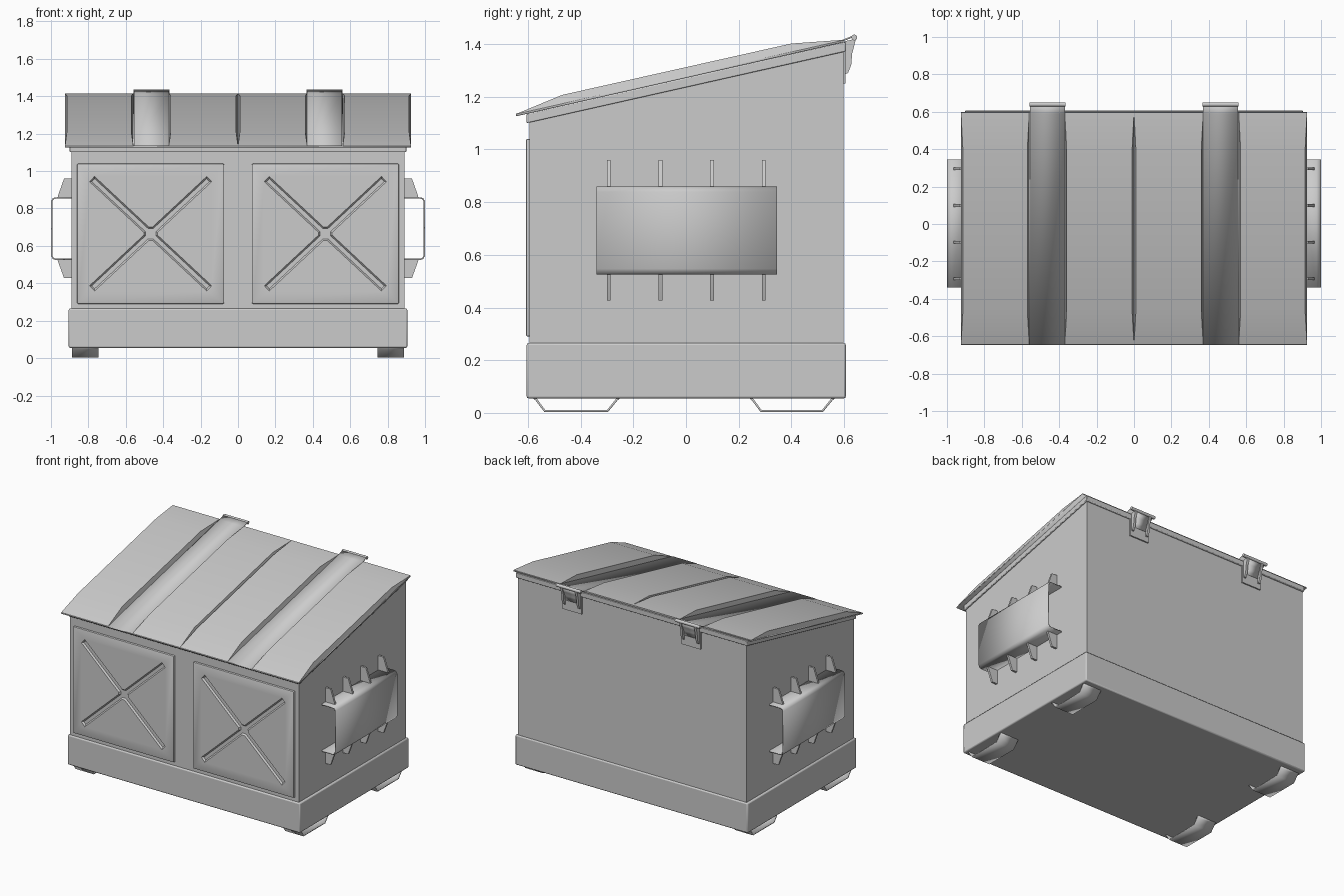
import bpy, bmesh, math
from mathutils import Matrix, Vector

if "Cube" in bpy.data.objects:
    bpy.data.objects.remove(bpy.data.objects["Cube"])

grey = bpy.data.materials.new("grey_steel")
grey.use_nodes = True
COLOUR = (0.6, 0.6, 0.6, 1)
grey.diffuse_color = COLOUR
grey.node_tree.nodes["Principled BSDF"].inputs["Base Color"].default_value = COLOUR
parts = []


def finish(name, bm, bevel=0):
    bmesh.ops.recalc_face_normals(bm, faces=bm.faces)
    mesh = bpy.data.meshes.new(name)
    bm.to_mesh(mesh)
    bm.free()
    mesh.materials.append(grey)
    obj = bpy.data.objects.new(name, mesh)
    bpy.context.collection.objects.link(obj)
    if bevel:
        mod = obj.modifiers.new("edge", "BEVEL")
        mod.width, mod.segments = bevel, 2
    parts.append(obj)
    return obj


def prism(name, profile, axis, a, b, bevel=0, sheet=0):
    """Extrude a profile along x (y,z points) or y (x,z points); sheet = open strip thickness."""
    bm = bmesh.new()
    rows = []
    for t in (a, b):
        rows.append([bm.verts.new((t, u, v) if axis == "x" else (u, t, v)) for u, v in profile])
    n = len(profile)
    for i in range(n - 1 if sheet else n):
        j = (i + 1) % n
        bm.faces.new((rows[0][i], rows[0][j], rows[1][j], rows[1][i]))
    if not sheet:
        bm.faces.new(rows[0])
        bm.faces.new(rows[1])
    obj = finish(name, bm, bevel)
    if sheet:
        mod = obj.modifiers.new("thickness", "SOLIDIFY")
        mod.thickness, mod.offset = sheet, 0
    return obj


def box(name, x, y, z, bevel=0):
    return prism(name, [(y[0], z[0]), (y[1], z[0]), (y[1], z[1]), (y[0], z[1])], "x", *x, bevel)


def lid_z(y):
    return 1.13 + (y + 0.645) * 0.2258


# Sloped container, base skirt and the rim under the lid
prism("container", [(-0.594, 0.1), (0.597, 0.1), (0.597, 1.375), (-0.594, 1.105)], "x", -0.89, 0.89)
box("base_skirt", (-0.905, 0.905), (-0.605, 0.607), (0.055, 0.265), 0.008)
prism("rim", [(-0.605, 1.1), (0.607, 1.372), (0.607, 1.408), (-0.605, 1.136)], "x", -0.9, 0.9, 0.004)

# Lid sheet with raised panels
prism("lid", [(-0.645, 1.13), (0.597, lid_z(0.597))], "x", -0.925, 0.925, sheet=0.008)


def lid_panel(name, x0, x1):
    bm = bmesh.new()
    rings = []
    for y, z, inset in ((-0.644, 1.135, 0), (-0.47, 1.207, 0.01), (0.4, 1.402, 0.01), (0.597, 1.416, 0)):
        ring = ((x0, lid_z(y)), (x0 + inset, z), (x1 - inset, z), (x1, lid_z(y)))
        rings.append([bm.verts.new((x, y, h)) for x, h in ring])
    for r, s in zip(rings, rings[1:]):
        for i in range(4):
            j = (i + 1) % 4
            bm.faces.new((r[i], r[j], s[j], s[i]))
    bm.faces.new(rings[0])
    bm.faces.new(rings[-1])
    finish(name, bm)


# Pressed cross in the front panels
def groove(length, width, angle, cx, cz):
    bm = bmesh.new()
    bmesh.ops.create_cube(bm, size=2)
    for v in bm.verts:
        taper = 0 if v.co.y < 0 else 0.01
        v.co = Vector((v.co.x * (length / 2 - taper),
                       -0.61 if v.co.y < 0 else -0.597,
                       v.co.z * (width / 2 - taper)))
    bm.transform(Matrix.Translation((cx, 0, cz)) @ Matrix.Rotation(angle, 4, "Y"))
    cutter = finish("groove_cutter", bm)
    parts.remove(cutter)
    cutter.hide_render = True
    return cutter


def front_panel(name, cx):
    cz = 0.665
    panel = box(name, (cx - 0.393, cx + 0.393), (-0.608, -0.585), (cz - 0.375, cz + 0.375), 0.007)
    slant = math.radians(43)
    cutters = [groove(0.86, 0.042, slant, cx, cz), groove(0.86, 0.042, -slant, cx, cz),
               groove(0.075, 0.075, 0, cx, cz)]
    for c in cutters:
        mod = panel.modifiers.new("press", "BOOLEAN")
        mod.object, mod.operation, mod.solver = c, "DIFFERENCE", "EXACT"
    # Bake the cuts so that the cutters can go
    bpy.context.view_layer.update()
    baked = bpy.data.meshes.new_from_object(panel.evaluated_get(bpy.context.evaluated_depsgraph_get()))
    panel.modifiers.clear()
    panel.data = baked
    for c in cutters:
        bpy.data.objects.remove(c)


for s, side in ((1, "left"), (-1, "right")):
    lid_panel(f"{side}_outer_lid_panel", *sorted((s * 0.56, s * 0.925)))
    lid_panel(f"{side}_inner_lid_panel", *sorted((0, s * 0.37)))
    front_panel(f"{side}_front_panel", s * 0.467)

    # Lifting pocket with gussets
    pocket = [(0.885, 0.529), (0.975, 0.529), (0.988, 0.533), (0.996, 0.548),
              (0.996, 0.838), (0.988, 0.852), (0.975, 0.856), (0.885, 0.856)]
    prism(f"{side}_lifting_pocket", [(s * x, z) for x, z in pocket], "y", -0.34, 0.345, sheet=0.008)
    for i in range(4):
        y = -0.293 + i * 0.196
        for label, z0, z1 in (("upper", 0.857, 0.96), ("lower", 0.528, 0.427)):
            zm = z0 + (z1 - z0) * 0.12
            gusset = [(0.885, z0), (0.965, z0), (0.962, zm), (0.93, z1), (0.885, z1)]
            prism(f"{side}_{label}_gusset_{i + 1}", [(s * x, z) for x, z in gusset],
                  "y", y - 0.007, y + 0.007)

    # Bent strip feet
    for label, y0, y1 in (("front", -0.578, -0.253), ("rear", 0.243, 0.563)):
        foot = [(y0, 0.058), (y0 + 0.01, 0.05), (y0 + 0.042, 0.007),
                (y1 - 0.045, 0.007), (y1 - 0.01, 0.05), (y1, 0.058)]
        prism(f"{side}_{label}_foot", foot, "x", s * 0.745, s * 0.887, sheet=0.008)

    # Hinge: strap over the lid, pin, back plate, two arms and a curved tongue
    c = s * 0.463
    prism(f"{side}_lid_strap", [(-0.645, 1.133), (0.59, lid_z(0.59) + 0.003), (0.64, 1.431)],
          "x", c - 0.094, c + 0.094, sheet=0.006)
    bm = bmesh.new()
    bmesh.ops.create_cone(bm, cap_ends=True, segments=16, radius1=0.011, radius2=0.011, depth=0.192)
    bm.transform(Matrix.Translation((c, 0.639, 1.425)) @ Matrix.Rotation(math.pi / 2, 4, "Y"))
    finish(f"{side}_hinge_pin", bm)
    box(f"{side}_hinge_plate", (c - 0.075, c + 0.075), (0.594, 0.606), (1.25, 1.4))
    arm = [(0.6, 1.285), (0.615, 1.29), (0.627, 1.32), (0.631, 1.365), (0.645, 1.42), (0.6, 1.41)]
    for k in (-1, 1):
        x = c + k * 0.058
        prism(f"{side}_hinge_arm_{'inner' if k * s < 0 else 'outer'}", arm, "x", x - 0.008, x + 0.008)
    prism(f"{side}_hinge_tongue", [(0.639, 1.42), (0.625, 1.385), (0.612, 1.355), (0.606, 1.32)],
          "x", c - 0.05, c + 0.05, sheet=0.006)

# Smooth the curved bends, keep real edges crisp
bpy.ops.object.select_all(action="DESELECT")
for obj in parts:
    obj.select_set(True)
bpy.context.view_layer.objects.active = parts[0]
bpy.ops.object.shade_smooth_by_angle(angle=math.radians(30))
